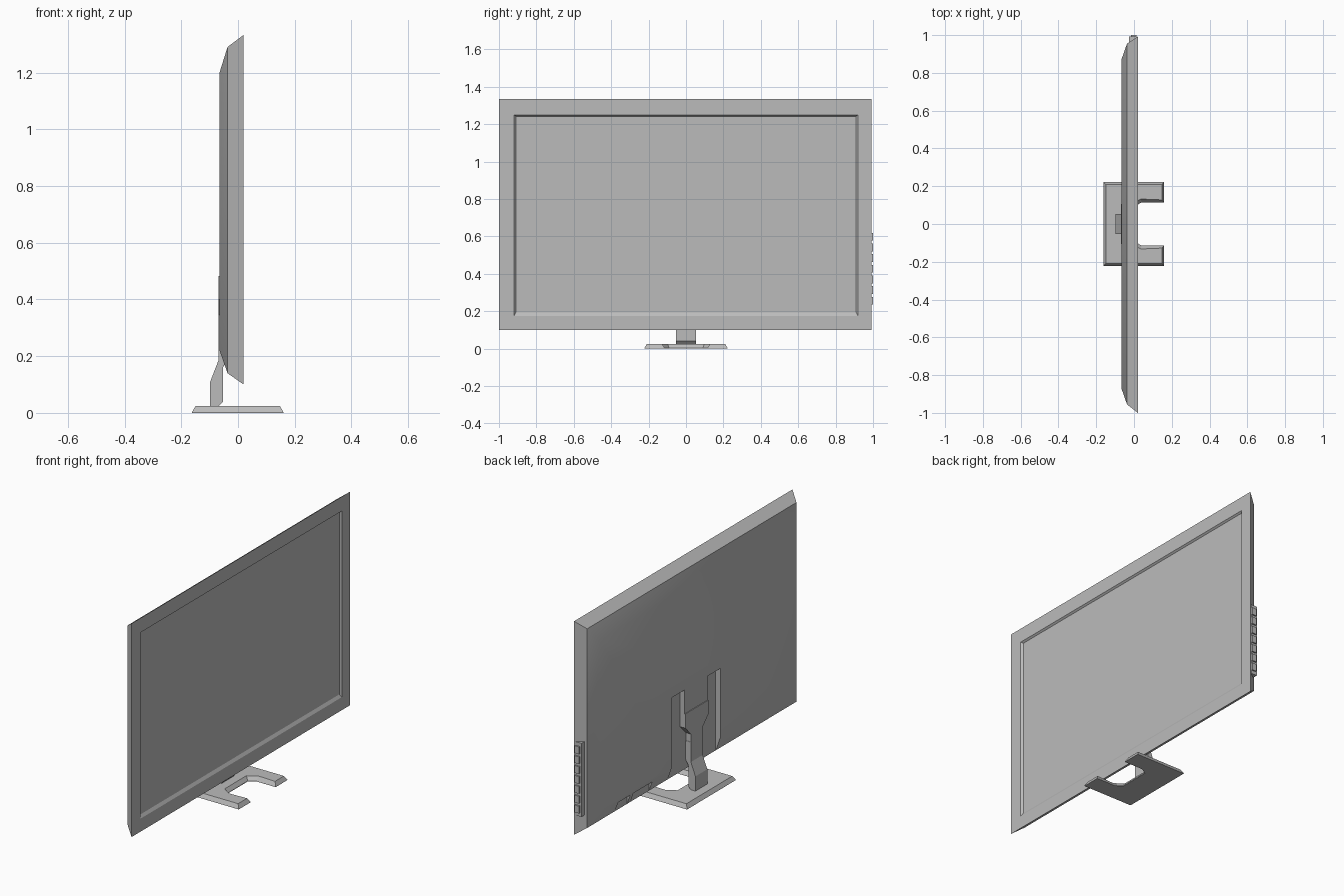
import bpy, bmesh, math
from mathutils import Vector

cube = bpy.data.objects.get("Cube")
if cube:
    bpy.data.objects.remove(cube, do_unlink=True)

grey = bpy.data.materials.new("plain grey")
grey.use_nodes = True
colour = (0.5, 0.5, 0.5, 1)
grey.diffuse_color = colour
grey.node_tree.nodes["Principled BSDF"].inputs["Base Color"].default_value = colour


def finish(name, bm):
    bmesh.ops.recalc_face_normals(bm, faces=bm.faces)
    mesh = bpy.data.meshes.new(name)
    bm.to_mesh(mesh)
    bm.free()
    mesh.materials.append(grey)
    obj = bpy.data.objects.new(name, mesh)
    bpy.context.collection.objects.link(obj)
    return obj


def prism(name, points, direction):
    """Extrude a closed outline along a direction."""
    bm = bmesh.new()
    face = bm.faces.new([bm.verts.new(p) for p in points])
    new = bmesh.ops.extrude_face_region(bm, geom=[face], use_keep_orig=True)["geom"]
    verts = [g for g in new if isinstance(g, bmesh.types.BMVert)]
    bmesh.ops.translate(bm, verts=verts, vec=direction)
    return finish(name, bm)


def box(name, x, y, z):
    outline = [(x[0], y[0], z[0]), (x[1], y[0], z[0]), (x[1], y[1], z[0]), (x[0], y[1], z[0])]
    return prism(name, outline, Vector((0, 0, z[1] - z[0])))


def loft(name, rings):
    """Skin rectangles given as x, y range, z range."""
    bm = bmesh.new()
    loops = [[bm.verts.new((x, y, z)) for y, z in ((a, c), (b, c), (b, d), (a, d))]
             for x, a, b, c, d in rings]
    for p, q in zip(loops, loops[1:]):
        for i in range(4):
            j = (i + 1) % 4
            bm.faces.new((p[i], p[j], q[j], q[i]))
    bm.faces.new(loops[0])
    bm.faces.new(loops[-1])
    return finish(name, bm)


def activate(obj):
    bpy.ops.object.select_all(action='DESELECT')
    obj.select_set(True)
    bpy.context.view_layer.objects.active = obj


def cut(obj, cutter):
    activate(obj)
    mod = obj.modifiers.new("cut", 'BOOLEAN')
    mod.operation = 'DIFFERENCE'
    mod.object = cutter
    mod.solver = 'EXACT'
    bpy.ops.object.modifier_apply(modifier=mod.name)
    bpy.data.objects.remove(cutter, do_unlink=True)


# Panel: recessed screen, bezel, sloped edges and domed back
panel = loft("display_panel", [
    (0.010, -0.91, 0.91, 0.192, 1.242),
    (0.020, -0.92, 0.92, 0.175, 1.25),
    (0.020, -1.0, 0.993, 0.10, 1.333),
    (-0.037, -0.955, 0.955, 0.14, 1.29),
    (-0.065, -0.875, 0.875, 0.22, 1.20),
])

# Stand channel and two connector bays in the back
for y, top in (((-0.22, 0.22), 0.62), ((0.39, 0.56), 0.195), ((0.59, 0.70), 0.195)):
    cut(panel, box("bay_cutter", (-0.2, -0.036), y, (0.0, top)))
activate(panel)
bpy.ops.object.shade_smooth_by_angle(angle=math.radians(30))


# Centre block between the channel slots, and the tapered mount plate over it
def tapered(name, top, back):
    half = [(0.105, top), (0.105, 0.40), (0.052, 0.345), (0.052, 0.19)]
    outline = half + [(-y, z) for y, z in reversed(half)]
    return prism(name, [(-0.034, y, z) for y, z in outline], Vector((back + 0.034, 0, 0)))


tapered("mount_block", 0.622, -0.065)
tapered("mount_plate", 0.482, -0.069)

# Neck: cranked side profile running down to the base
neck = [(-0.098, 0.022), (-0.098, 0.11), (-0.069, 0.185), (-0.069, 0.30), (-0.034, 0.30),
        (-0.036, 0.19), (-0.053, 0.16), (-0.053, 0.04), (-0.07, 0.022)]
prism("neck", [(x, -0.054, z) for x, z in neck], Vector((0, 0.108, 0)))

# Base: U-shaped foot with a bevelled rim
half = [(-0.162, 0.222), (0.16, 0.222), (0.16, 0.115), (0.04, 0.115), (0.0, 0.09)]
outline = half + [(x, -y) for x, y in reversed(half)]
base = prism("base_foot", [(x, y, 0) for x, y in outline], Vector((0, 0, 0.003)))
bm = bmesh.new()
bm.from_mesh(base.data)
top = max(bm.faces, key=lambda f: f.calc_center_median().z)
bmesh.ops.inset_region(bm, faces=[top], thickness=0.018, depth=0.0)
for v in top.verts:
    v.co.z = 0.025
bm.to_mesh(base.data)
bm.free()

# Control strip with a row of buttons on the left edge
box("control_strip", (-0.026, 0.012), (0.95, 0.992), (0.215, 0.64))
for i in range(7):
    z = 0.235 + i * 0.057
    box("button", (-0.016, 0.012), (0.97, 1.0), (z, z + 0.042))
